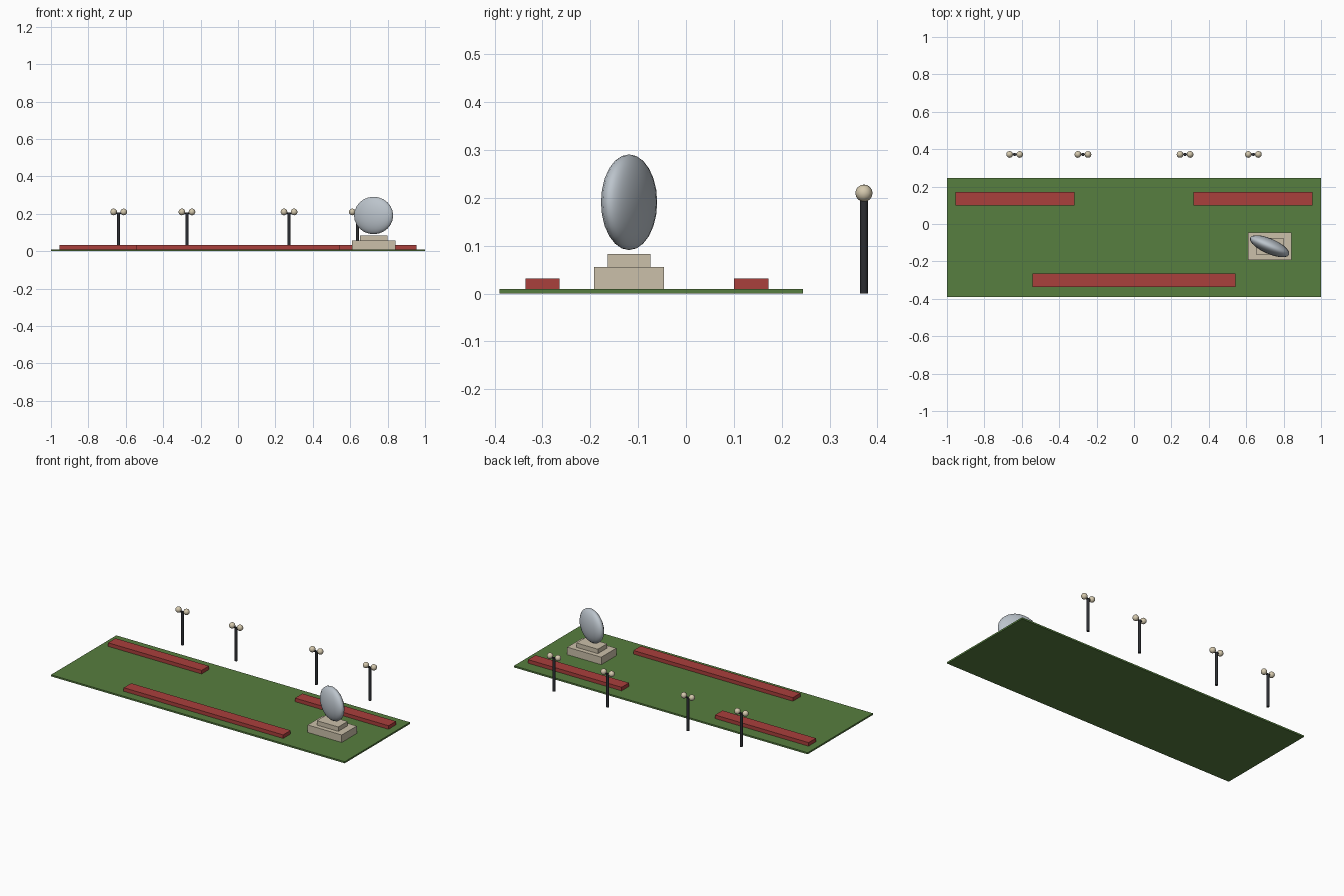
import bpy
import math

cube = bpy.data.objects.get("Cube")
if cube:
    bpy.data.objects.remove(cube, do_unlink=True)


def material(name, rgb):
    m = bpy.data.materials.new(name)
    m.use_nodes = True
    color = (*rgb, 1)
    m.diffuse_color = color
    m.node_tree.nodes["Principled BSDF"].inputs["Base Color"].default_value = color
    return m


grass = material("grass green", (0.095, 0.21, 0.05))
red = material("flower red", (0.40, 0.05, 0.045))
stone = material("pale stone", (0.60, 0.53, 0.40))
silver = material("silver", (0.50, 0.55, 0.60))
iron = material("dark iron", (0.025, 0.027, 0.032))
glass = material("warm lamp glass", (0.66, 0.58, 0.42))


def finish(name, mat, smooth=False):
    ob = bpy.context.object
    ob.name = name
    ob.data.materials.append(mat)
    if smooth:
        bpy.ops.object.shade_smooth_by_angle(angle=math.radians(50))
    return ob


def box(name, mat, x, y, z):
    """Box spanning the given (low, high) ranges."""
    spans = (x, y, z)
    bpy.ops.mesh.primitive_cube_add(size=1, location=[(a + b) / 2 for a, b in spans])
    ob = bpy.context.object
    ob.scale = [b - a for a, b in spans]
    bpy.ops.object.transform_apply(location=False, rotation=False, scale=True)
    return finish(name, mat)


# Lawn and raised flower beds
top = 0.01
box("lawn", grass, (-1, 1), (-0.39, 0.245), (0, top))
box("front_flower_bed", red, (-0.543, 0.543), (-0.336, -0.264), (top, 0.032))
box("right_flower_bed", red, (-0.955, -0.318), (0.1, 0.172), (top, 0.032))
box("left_flower_bed", red, (0.318, 0.955), (0.1, 0.172), (top, 0.032))

# Stepped plinth with a flattened, turned disc sculpture
sx, sy = 0.725, -0.119
box("plinth_base", stone, (sx - 0.116, sx + 0.116), (sy - 0.073, sy + 0.073), (top, 0.056))
box("plinth_step", stone, (sx - 0.073, sx + 0.073), (sy - 0.045, sy + 0.045), (0.056, 0.083))
bpy.ops.mesh.primitive_uv_sphere_add(segments=20, ring_count=12, radius=1, location=(sx, sy, 0.191))
disc = finish("disc_sculpture", silver, True)
disc.scale = (0.114, 0.041, 0.1)
disc.rotation_euler.z = math.radians(-23.5)

# Row of twin-globe lamps behind the lawn
ly = 0.372
for i, x in enumerate((-0.638, -0.273, 0.273, 0.638), 1):
    bpy.ops.mesh.primitive_cylinder_add(vertices=10, radius=0.0087, depth=0.202, location=(x, ly, 0.101))
    finish(f"lamp_post_{i}", iron, True)
    box(f"lamp_crossbar_{i}", iron, (x - 0.027, x + 0.027), (ly - 0.004, ly + 0.004), (0.199, 0.207))
    for side, s in (("right", -1), ("left", 1)):
        bpy.ops.mesh.primitive_uv_sphere_add(segments=12, ring_count=8, radius=0.018,
                                             location=(x + s * 0.027, ly, 0.21))
        finish(f"{side}_lamp_globe_{i}", glass, True)
